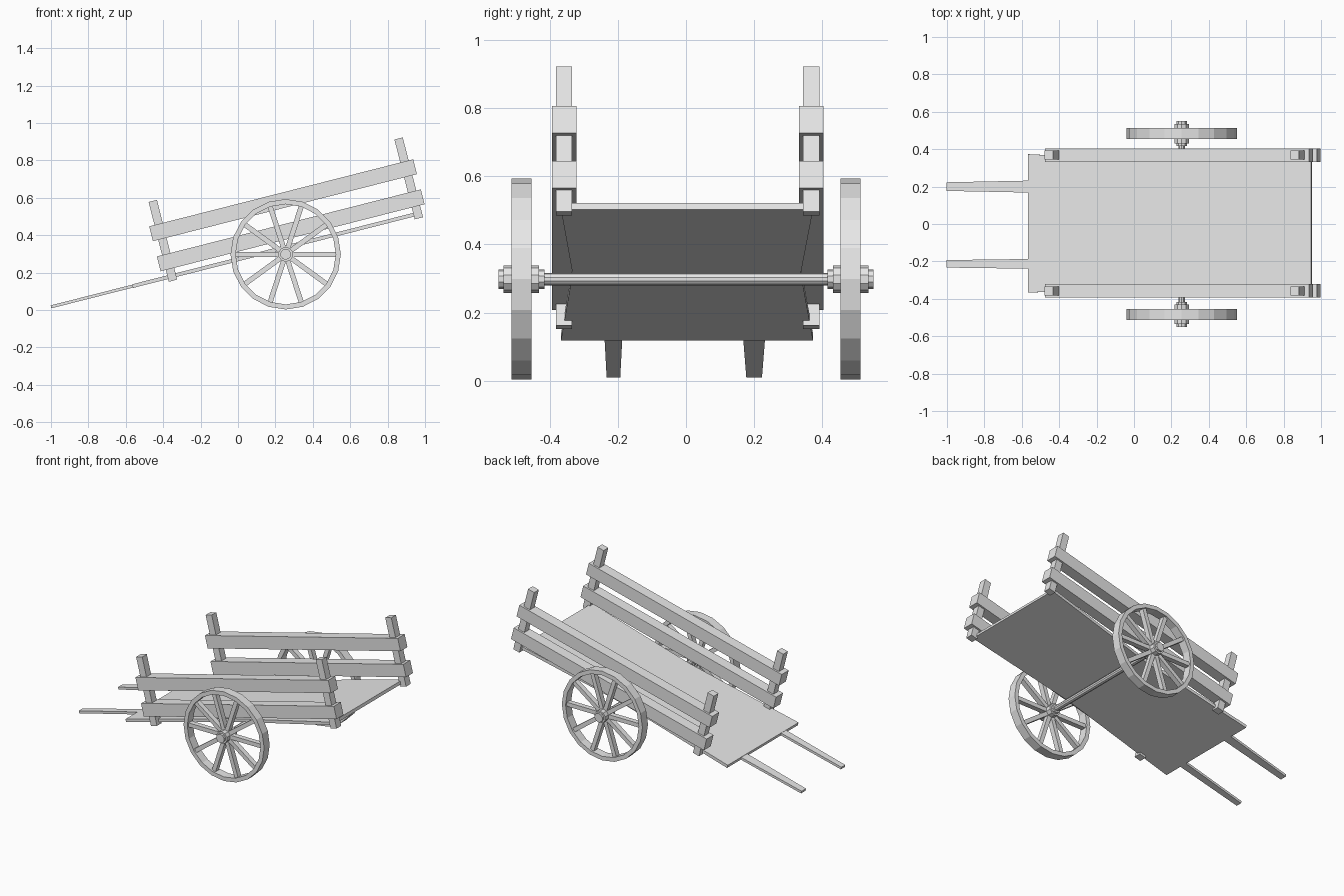
import bpy, bmesh, math
from mathutils import Matrix, Vector

if "Cube" in bpy.data.objects:
    bpy.data.objects.remove(bpy.data.objects["Cube"], do_unlink=True)

GREY = bpy.data.materials.new("plain grey")
GREY.use_nodes = True
GREY.diffuse_color = (0.8, 0.8, 0.8, 1)
GREY.node_tree.nodes["Principled BSDF"].inputs["Base Color"].default_value = (0.8, 0.8, 0.8, 1)

# Cart bed frame: starts at the handle tips and climbs towards +x
TILT = Matrix.Translation((-1, 0.005, 0.017)) @ Matrix.Rotation(-math.radians(14.25), 4, 'Y')


def finish(name, bm, matrix):
    bmesh.ops.recalc_face_normals(bm, faces=bm.faces)
    bm.transform(matrix)
    mesh = bpy.data.meshes.new(name)
    bm.to_mesh(mesh)
    bm.free()
    mesh.materials.append(GREY)
    obj = bpy.data.objects.new(name, mesh)
    bpy.context.collection.objects.link(obj)
    return obj


def slab(name, outline, low, high):
    """Extrude an outline in the bed plane between two heights."""
    bm = bmesh.new()
    face = bm.faces.new([bm.verts.new((u, y, low)) for u, y in outline])
    top = bmesh.ops.extrude_face_region(bm, geom=[face])
    verts = [g for g in top["geom"] if isinstance(g, bmesh.types.BMVert)]
    bmesh.ops.translate(bm, verts=verts, vec=(0, 0, high - low))
    return finish(name, bm, TILT)


def beam(name, u0, u1, y, half, low, high):
    return slab(name, [(u0, y - half), (u1, y - half), (u1, y + half), (u0, y + half)], low, high)


def add_rod(bm, radius, y0, y1, sides):
    turn = Matrix.Translation((0, (y0 + y1) / 2, 0)) @ Matrix.Rotation(math.pi / 2, 4, 'X')
    bmesh.ops.create_cone(bm, cap_ends=True, segments=sides, radius1=radius,
                          radius2=radius, depth=y1 - y0, matrix=turn)


def add_rim(bm, outer, inner, half, sides):
    profile = [(outer, -half), (outer, half), (inner, half), (inner, -half)]
    rings = []
    for i in range(sides):
        a = math.tau * i / sides
        rings.append([bm.verts.new((r * math.cos(a), y, r * math.sin(a))) for r, y in profile])
    for i, ring in enumerate(rings):
        after = rings[(i + 1) % sides]
        for j in range(4):
            k = (j + 1) % 4
            bm.faces.new((ring[j], ring[k], after[k], after[j]))


# Deck with a slight waist beside the wheels
slab("deck", [(0.45, -0.372), (1.25, -0.338), (2.01, -0.372),
              (2.01, 0.368), (1.25, 0.332), (0.45, 0.368)], -0.01, 0.01)

# Tapered pull handles
for name, y, wide, slim in (("left_handle", 0.195, 0.032, 0.023),
                            ("right_handle", -0.218, 0.026, 0.02)):
    slab(name, [(0, y - slim), (0.46, y - wide), (0.46, y + wide), (0, y + slim)], -0.008, 0.008)

# Side fences: two posts threaded through two thick rails
for side, sign in (("back", 1), ("front", -1)):
    y = sign * 0.363
    for end, u in (("low", 0.644), ("high", 2.0)):
        beam(f"{side}_{end}_post", u, u + 0.046, y, 0.024, -0.025, 0.415)
    for level, low in (("lower", 0.04), ("upper", 0.206)):
        beam(f"{side}_{level}_rail", 0.615, 2.071, y, 0.036, low, low + 0.082)

# Wheels and axle
CENTRE = Vector((0.255, 0, 0.298))
for side, sign in (("back", 1), ("front", -1)):
    place = Matrix.Translation(CENTRE + Vector((0, sign * 0.483, 0)))

    bm = bmesh.new()
    add_rim(bm, 0.295, 0.268, 0.029, 20)
    finish(f"{side}_wheel_rim", bm, place)

    bm = bmesh.new()
    for i in range(10):
        spin = Matrix.Rotation(math.tau * i / 10, 4, 'Y')
        shape = Matrix.Translation((0.15, 0, 0)) @ Matrix.Diagonal((0.25, 0.034, 0.027, 1))
        bmesh.ops.create_cube(bm, size=1, matrix=spin @ shape)
    finish(f"{side}_wheel_spokes", bm, place)

    bm = bmesh.new()
    add_rod(bm, 0.04, -0.052, 0.052, 10)
    finish(f"{side}_hub", bm, place)

    bm = bmesh.new()
    add_rod(bm, 0.029, -0.067, 0.067, 10)
    finish(f"{side}_hub_cap", bm, place)

bm = bmesh.new()
add_rod(bm, 0.018, -0.5, 0.5, 10)
finish("axle", bm, Matrix.Translation(CENTRE))
